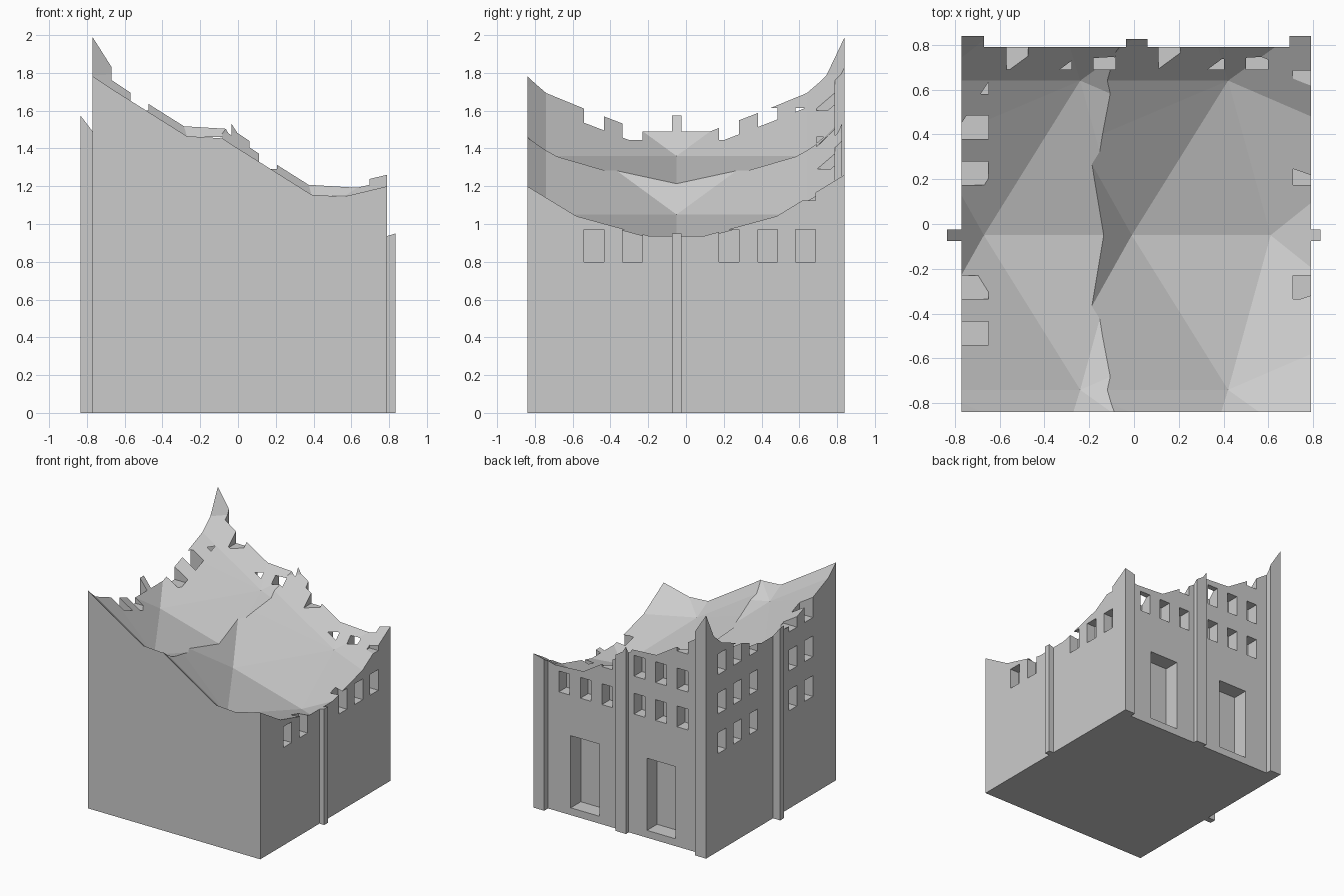
import bpy, bmesh
from mathutils import Vector

if "Cube" in bpy.data.objects:
    bpy.data.objects.remove(bpy.data.objects["Cube"])


def make_object(name, bm):
    bmesh.ops.recalc_face_normals(bm, faces=bm.faces[:])
    mesh = bpy.data.meshes.new(name)
    bm.to_mesh(mesh)
    bm.free()
    obj = bpy.data.objects.new(name, mesh)
    bpy.context.collection.objects.link(obj)
    return obj


def add_box(bm, x0, x1, y0, y1, z0, z1):
    verts = bmesh.ops.create_cube(bm, size=1)["verts"]
    for v in verts:
        v.co = Vector((x1 if v.co.x > 0 else x0,
                       y1 if v.co.y > 0 else y0,
                       z1 if v.co.z > 0 else z0))


def subtract(target, cutter):
    cutter.hide_render = True
    mod = target.modifiers.new(cutter.name, "BOOLEAN")
    mod.operation = "DIFFERENCE"
    mod.solver = "EXACT"
    mod.object = cutter
    bpy.context.view_layer.objects.active = target
    bpy.ops.object.modifier_apply(modifier=mod.name)
    bpy.data.objects.remove(cutter)


# Building block: footprint with wall pilasters, extruded upwards
L, R, F, B = -0.77, 0.79, -0.84, 0.79
footprint = [
    (L, F), (R, F),
    (R, -0.075), (0.833, -0.075), (0.833, -0.025), (R, -0.025),
    (R, 0.84), (0.695, 0.84), (0.695, B),
    (0.06, B), (0.06, 0.826), (-0.035, 0.826), (-0.035, B),
    (-0.67, B), (-0.67, 0.84), (L, 0.84),
    (L, -0.025), (-0.835, -0.025), (-0.835, -0.075), (L, -0.075),
]
bm = bmesh.new()
base = bm.faces.new([bm.verts.new((x, y, 0)) for x, y in footprint])
top = bmesh.ops.extrude_face_region(bm, geom=[base])["geom"]
bmesh.ops.translate(bm, vec=(0, 0, 2.2),
                    verts=[g for g in top if isinstance(g, bmesh.types.BMVert)])
building = make_object("ruined_building", bm)

# Windows and doorways as blind recesses
bm = bmesh.new()
side_columns = (-0.54, -0.335, 0.175, 0.38, 0.58)
for y in side_columns:
    for z in (0.80, 1.125, 1.445):
        add_box(bm, -0.90, -0.65, y, y + 0.105, z, z + 0.17)
        add_box(bm, 0.71, 0.90, y, y + 0.105, z, z + 0.17)
for x in (-0.57, -0.375, -0.18, 0.11, 0.305, 0.50):
    for z in (0.98, 1.29, 1.60):
        add_box(bm, x, x + 0.097, 0.69, 0.95, z, z + 0.17)
for x in (-0.46, 0.23):
    add_box(bm, x, x + 0.26, 0.66, 0.95, 0.06, 0.65)
subtract(building, make_object("openings_cutter", bm))

# Collapsed top: the same faceted bowl carved out twice, the second lower
centre = [(-0.67, 0, 1.36), (-0.05, 0, 1.19)]
half_rim = [
    (-0.24, 0.69, 1.36), (-0.90, 0.41, 1.66), (-0.90, 0.69, 1.775),
    (-0.90, 0.95, 2.32), (-0.57, 0.95, 1.80), (-0.32, 0.95, 1.633),
    (0.124, 0.95, 1.606), (0.20, 0.95, 1.625), (0.20, 0.50, 1.35),
    (0.20, 0.20, 1.268), (-0.90, 0.95, 3.0), (0.20, 0.95, 3.0),
]
for i, shift in enumerate([(0, -0.05, 0), (0.66, -0.05, -0.31)]):
    bm = bmesh.new()
    for p in centre + half_rim + [(x, -y, z) for x, y, z in half_rim]:
        bm.verts.new(Vector(p) + Vector(shift))
    hull = bmesh.ops.convex_hull(bm, input=bm.verts[:])
    loose = [g for g in hull["geom_interior"] if isinstance(g, bmesh.types.BMVert)]
    bmesh.ops.delete(bm, geom=loose, context="VERTS")
    subtract(building, make_object("bowl_cutter_%d" % i, bm))

# Drop fragments left floating above the broken edge
bm = bmesh.new()
bm.from_mesh(building.data)
seen, islands = set(), []
for start in bm.verts:
    if start in seen:
        continue
    stack, island = [start], []
    seen.add(start)
    while stack:
        v = stack.pop()
        island.append(v)
        for e in v.link_edges:
            o = e.other_vert(v)
            if o not in seen:
                seen.add(o)
                stack.append(o)
    islands.append(island)
islands.sort(key=len)
for island in islands[:-1]:
    if min(v.co.z for v in island) > 0.7:
        bmesh.ops.delete(bm, geom=island, context="VERTS")
bm.to_mesh(building.data)
bm.free()
